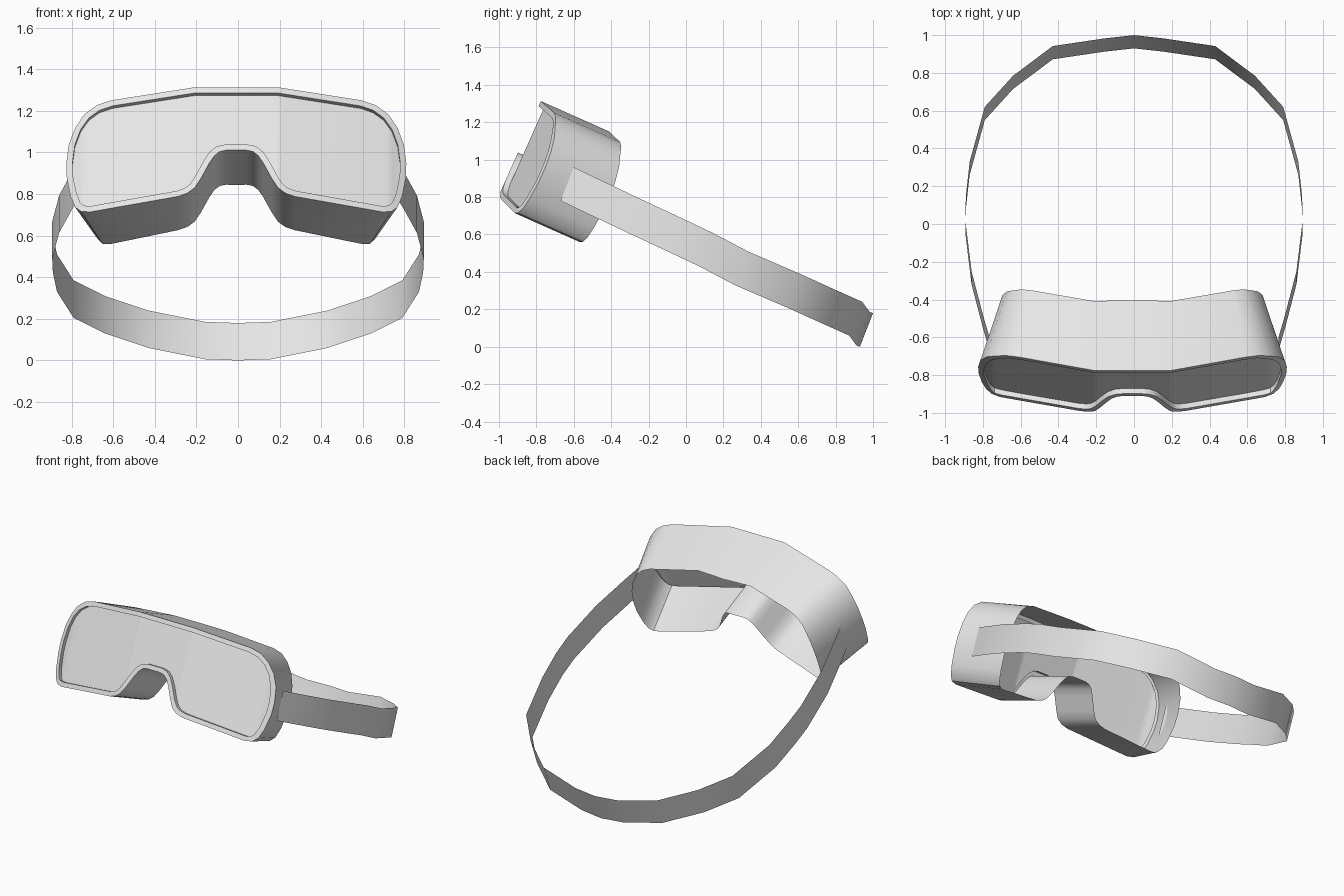
import bpy, bmesh, math

if "Cube" in bpy.data.objects:
    bpy.data.objects.remove(bpy.data.objects["Cube"])

TILT = math.radians(24)
C, S = math.cos(TILT), math.sin(TILT)
CENTRE_X = -0.008

grey = bpy.data.materials.new("light_grey")
grey.diffuse_color = (0.8, 0.8, 0.8, 1)
grey.use_nodes = True
grey.node_tree.nodes["Principled BSDF"].inputs["Base Color"].default_value = grey.diffuse_color


def interp(table, x):
    """Piecewise linear lookup in a list of (x, value) sorted by x."""
    for (x0, a), (x1, b) in zip(table, table[1:]):
        if x <= x1:
            return a + (b - a) * (x - x0) / max(x1 - x0, 1e-6)
    return table[-1][1]


def place(x, v, w):
    """Goggle space (side, depth, up) to the tilted world position."""
    return (x + CENTRE_X, C * v + S * w, -S * v + C * w)


def make(name, verts, faces):
    me = bpy.data.meshes.new(name)
    me.from_pydata(verts, [], faces)
    bm = bmesh.new()
    bm.from_mesh(me)
    bmesh.ops.remove_doubles(bm, verts=bm.verts, dist=0.0005)
    bmesh.ops.recalc_face_normals(bm, faces=bm.faces)
    bm.to_mesh(me)
    bm.free()
    ob = bpy.data.objects.new(name, me)
    bpy.context.collection.objects.link(ob)
    me.materials.append(grey)
    bpy.ops.object.select_all(action='DESELECT')
    ob.select_set(True)
    bpy.context.view_layer.objects.active = ob
    bpy.ops.object.shade_smooth_by_angle(angle=math.radians(32))
    return ob


# Half outline of the mask: top centre, round the side, along the bottom, up the nose
half = [(0, .884), (.2, .884), (.6, .856), (.67, .838), (.73, .797), (.775, .735),
        (.805, .655), (.817, .56), (.815, .48), (.797, .38), (.775, .318),
        (.745, .288), (.70, .28), (.28, .318), (.235, .331), (.20, .356), (.17, .405),
        (.13, .485), (.105, .525), (.08, .546), (.05, .553), (0, .553)]
outline = half + [(-x, w) for x, w in half[-2:0:-1]]
n = len(outline)

# Front curvature in plan
front = [(0, -1.243), (.2, -1.243), (.61, -1.15), (.73, -1.12), (.82, -1.075)]


def front_v(x):
    return interp(front, abs(x))


def inset(points, d):
    out = []
    for i, (x, w) in enumerate(points):
        (xa, wa), (xb, wb) = points[i - 1], points[(i + 1) % len(points)]
        n1, n2 = (w - wa, xa - x), (wb - w, x - xb)
        l1, l2 = math.hypot(*n1), math.hypot(*n2)
        nx, nw = n1[0] / l1 + n2[0] / l2, n1[1] / l1 + n2[1] / l2
        k = 2 * d / (nx * nx + nw * nw)
        out.append((x + nx * k, w + nw * k))
    return out


def back_point(x, w):
    ax = abs(x)
    bx = ax if ax < .3 else .3 + (ax - .3) * .77
    return place(math.copysign(bx, x), front_v(x) + .41 - .04 * ax, w)


# Frame: tapered wall, front rim and short inner lip
inner = inset(outline, 0.03)
RECESS = 0.03
rings = [[back_point(x, w) for x, w in outline],
         [place(x, front_v(x), w) for x, w in outline],
         [place(x, front_v(x), w) for x, w in inner],
         [place(x, front_v(x) + RECESS, w) for x, w in inner]]
verts = [p for r in rings for p in r]
faces = [(r * n + i, r * n + (i + 1) % n, (r + 1) * n + (i + 1) % n, (r + 1) * n + i)
         for r in range(3) for i in range(n)]
make("goggle_frame", verts, faces)

# Lens: vertical strips between the upper and lower inner outline
right = inner[:len(half)]
tip = max(range(len(right)), key=lambda i: right[i][0])
upper, lower = right[:tip + 1], right[tip:][::-1]
xs = sorted({round(x, 4) for x, w in right if x >= 0})
xs = [-x for x in xs[:0:-1]] + xs
verts, faces = [], []
for i, x in enumerate(xs):
    for chain in (upper, lower):
        verts.append(place(x, front_v(x) + RECESS, interp(chain, abs(x))))
    if i:
        faces.append((2 * i - 2, 2 * i - 1, 2 * i + 1, 2 * i))
make("lens", verts, faces)

# Strap: thin band round the back, lower edge path raised along the tilt
path = [(.765, -.67, .78), (.80, -.55, .722), (.86, -.32, .613), (.893, -.05, .487),
        (.89, .08, .425), (.87, .26, .33), (.79, .55, .205), (.64, .715, .13),
        (.43, .872, .06), (.16, .912, .006), (0, .93, 0)]
path += [(-x, y, z) for x, y, z in path[-2::-1]]
verts, faces = [], []
for i, (x, y, z) in enumerate(path):
    verts += [(x, y, z), (x, y + .07, z + .18)]
    if i:
        faces.append((2 * i - 2, 2 * i - 1, 2 * i + 1, 2 * i))
make("head_strap", verts, faces)
